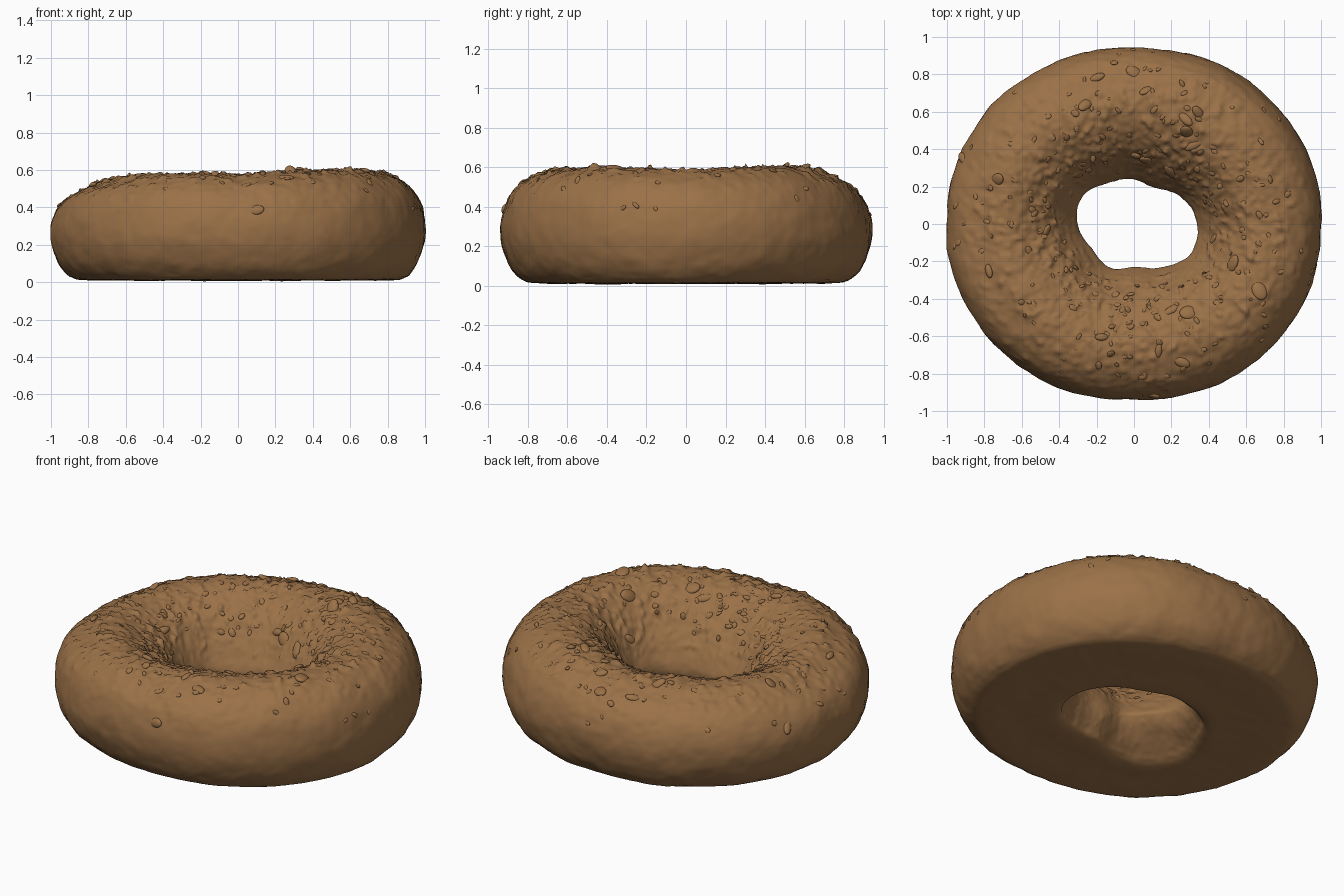
import bpy, bmesh, math, random
from mathutils import Vector, Matrix, noise

if "Cube" in bpy.data.objects:
    bpy.data.objects.remove(bpy.data.objects["Cube"])

random.seed(4)
NA, SUB = 360, 9
crust = bpy.data.materials.new("baked_crust")
crust.diffuse_color = (0.325, 0.165, 0.064, 1)
crust.use_nodes = True
crust.node_tree.nodes["Principled BSDF"].inputs["Base Color"].default_value = crust.diffuse_color

# cross-section: (0 = hole edge .. 1 = outer edge, height)
PROFILE = [(.15, .012), (.45, .012), (.71, .012), (.84, .028), (.945, .11), (1, .25),
           (.97, .4), (.87, .505), (.7, .565), (.53, .575), (.38, .545), (.25, .468),
           (.145, .37), (.065, .28), (.01, .2), (.02, .13), (.08, .06)]
# hole radius every 30 degrees, starting at +x
HOLE = [.33, .28, .22, .235, .255, .305, .295, .26, .26, .22, .26, .33]


def spline(pts, u):
    """Closed Catmull-Rom through pts."""
    n, i, f = len(pts), int(math.floor(u)), u - math.floor(u)
    a, b, c, d = (Vector(pts[(i + k) % n]) for k in (-1, 0, 1, 2))
    return .5 * (2 * b + (c - a) * f + (2 * a - 5 * b + 4 * c - d) * f * f
                 + (3 * b - a - 3 * c + d) * f ** 3)


def lobe(ang, deg, power=1):
    return max(0, math.cos(ang - math.radians(deg))) ** power


def ring_point(ang, u):
    t, z = spline(PROFILE, u)
    h = spline([(r, 0) for r in HOLE], ang / math.tau * 12)[0]
    ca, sa = math.cos(ang), math.sin(ang)
    outer = 1 / math.sqrt(ca * ca + (sa / .94) ** 2) + .015 * abs(math.sin(2 * ang))
    # torn notch under the hole
    if z < .2:
        t += .25 * lobe(ang, 212, 5) * (1 - z / .2) * max(0, min(1, (.6 - t) / .45))
    r = h + t * (outer - h)
    # one shoulder sags, the diagonals and right side stand a little higher
    if z > .25:
        k = (z - .25) / .35
        z += .018 * k * abs(math.sin(ang * 2)) + .006 * k * lobe(ang, 0)
        # gentler funnel into the hole on the left
        z -= .055 * k * (.5 + .5 * math.cos(ang - math.radians(190))) * \
            math.exp(-((t - .36) / .16) ** 2)
        if t > .4:
            z -= .075 * lobe(ang, 160) * min(1, (t - .4) / .35) * k
    return Vector((r * ca, r * sa, z))


# dough ring with baked, lumpy surface
bm = bmesh.new()
NP = len(PROFILE) * SUB
grid = [[bm.verts.new(ring_point(math.tau * a / NA, p / SUB)) for p in range(NP)]
        for a in range(NA)]
for a in range(NA):
    for p in range(NP):
        b, q = (a + 1) % NA, (p + 1) % NP
        bm.faces.new((grid[a][p], grid[b][p], grid[b][q], grid[a][q]))
bmesh.ops.recalc_face_normals(bm, faces=bm.faces[:])
bm.normal_update()
moves = []
for v in bm.verts:
    r = v.co.xy.length
    top = max(0, min(1, (v.co.z - .25) / .2)) * max(0, min(1, (.97 - r) / .2))
    flat = .4 if v.co.z < .03 else 1
    d = .008 * noise.noise(v.co * 4) + .005 * noise.noise(v.co * 11)
    d += (.002 + .006 * top) * noise.noise(v.co * 26)
    # sharp-edged lumps on the crust
    d += .035 * top * max(0, noise.noise(v.co * 19 + Vector((5, 2, 1))) - .25)
    d += .03 * (top + .15) * max(0, noise.noise(v.co * 34 + Vector((1, 7, 3))) - .25)
    moves.append(v.normal * d * flat)
for v, m in zip(bm.verts, moves):
    v.co += m
    v.co.z = max(v.co.z, 0)
bm.normal_update()
spots = [(v.co.copy(), v.normal.copy()) for v in bm.verts]


def finish(mesh_bm, name):
    me = bpy.data.meshes.new(name)
    mesh_bm.to_mesh(me)
    mesh_bm.free()
    me.materials.append(crust)
    for f in me.polygons:
        f.use_smooth = True
    ob = bpy.data.objects.new(name, me)
    bpy.context.collection.objects.link(ob)


finish(bm, "bagel_ring")


# crumbs and seeds pressed into the crust
def scatter(name, count, zmin, size):
    bm = bmesh.new()
    made = 0
    while made < count:
        co, no = random.choice(spots)
        r = co.xy.length
        if co.z < zmin or (r > .85 and random.random() < .7):
            continue
        s = random.uniform(*size)
        turn = Matrix.Rotation(random.uniform(0, math.tau), 4, 'Z')
        tilt = Matrix.Rotation(random.uniform(-.4, .4), 4, 'Y')
        scale = Matrix.Diagonal((s, s * random.uniform(.45, .8), s * .34, 1))
        place = Matrix.Translation(co - no * s * .08)
        rot = no.to_track_quat('Z', 'Y').to_matrix().to_4x4()
        bmesh.ops.create_icosphere(bm, subdivisions=3, radius=1,
                                   matrix=place @ rot @ turn @ tilt @ scale)
        made += 1
    finish(bm, name)


scatter("small_crumbs", 240, .36, (.012, .026))
scatter("large_seeds", 24, .36, (.035, .055))
